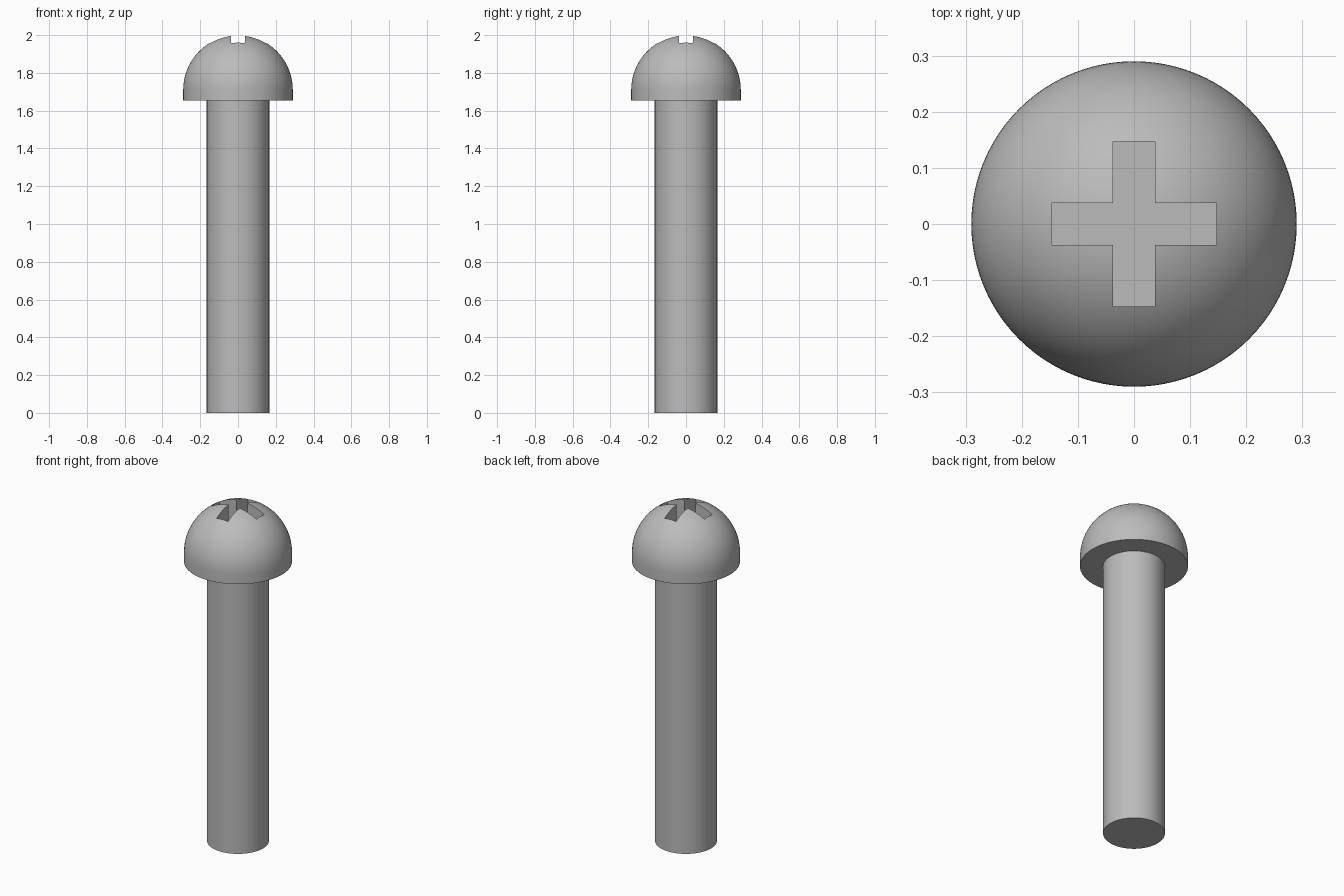
import bpy, bmesh, math

cube = bpy.data.objects.get("Cube")
if cube:
    bpy.data.objects.remove(cube, do_unlink=True)

HEAD_R, HEAD_BASE, DOME_Z = 0.29, 1.655, 1.71
SHAFT_R = 0.166
SLOT_HALF_W, SLOT_HALF_L, SLOT_FLOOR = 0.037, 0.147, 1.86
SEGMENTS = 96

steel = bpy.data.materials.new("steel_grey")
steel.use_nodes = True
colour = (0.5, 0.5, 0.5, 1)
steel.diffuse_color = colour
steel.node_tree.nodes["Principled BSDF"].inputs["Base Color"].default_value = colour


def make_object(name, bm):
    bmesh.ops.recalc_face_normals(bm, faces=bm.faces[:])
    mesh = bpy.data.meshes.new(name)
    bm.to_mesh(mesh)
    bm.free()
    mesh.materials.append(steel)
    obj = bpy.data.objects.new(name, mesh)
    bpy.context.collection.objects.link(obj)
    return obj


def lathe(name, profile):
    """Spin a list of (radius, height) points around the z axis."""
    bm = bmesh.new()
    verts = [bm.verts.new((r, 0, z)) for r, z in profile]
    edges = [bm.edges.new(pair) for pair in zip(verts, verts[1:])]
    bmesh.ops.spin(bm, geom=verts + edges, cent=(0, 0, 0), axis=(0, 0, 1),
                   angle=math.tau, steps=SEGMENTS, use_duplicate=False)
    bmesh.ops.remove_doubles(bm, verts=bm.verts[:], dist=1e-5)
    return make_object(name, bm)


def activate(obj):
    bpy.ops.object.select_all(action='DESELECT')
    obj.select_set(True)
    bpy.context.view_layer.objects.active = obj


# Shaft: plain cylinder reaching the underside of the head
shaft = lathe("shaft", [(0, 0), (SHAFT_R, 0), (SHAFT_R, HEAD_BASE), (0, HEAD_BASE)])

# Head: short straight rim below a hemisphere
steps = 24
dome = [(HEAD_R * math.cos(a), DOME_Z + HEAD_R * math.sin(a))
        for a in (math.pi / 2 * i / steps for i in range(steps))]
head = lathe("head", [(0, HEAD_BASE), (HEAD_R, HEAD_BASE)] + dome + [(0, DOME_Z + HEAD_R)])

# Cross recess cutter: one arm outline repeated four times, then extruded
bm = bmesh.new()
outline = []
for k in range(4):
    c, s = round(math.cos(k * math.pi / 2)), round(math.sin(k * math.pi / 2))
    for x, y in ((SLOT_HALF_L, -SLOT_HALF_W), (SLOT_HALF_L, SLOT_HALF_W),
                 (SLOT_HALF_W, SLOT_HALF_W)):
        outline.append(bm.verts.new((x * c - y * s, x * s + y * c, SLOT_FLOOR)))
floor = bm.faces.new(outline)
raised = bmesh.ops.extrude_face_region(bm, geom=[floor], use_keep_orig=True)["geom"]
bmesh.ops.translate(bm, vec=(0, 0, 0.3),
                    verts=[g for g in raised if isinstance(g, bmesh.types.BMVert)])
cutter = make_object("cross_cutter", bm)
cutter.hide_render = True

cut = head.modifiers.new("cross_recess", 'BOOLEAN')
cut.operation = 'DIFFERENCE'
cut.solver = 'EXACT'
cut.object = cutter
activate(head)
bpy.ops.object.modifier_apply(modifier=cut.name)
bpy.data.objects.remove(cutter, do_unlink=True)

# Smooth curved surfaces, keeping rims and recess edges crisp
for obj in (shaft, head):
    activate(obj)
    bpy.ops.object.shade_smooth_by_angle(angle=math.radians(30))
